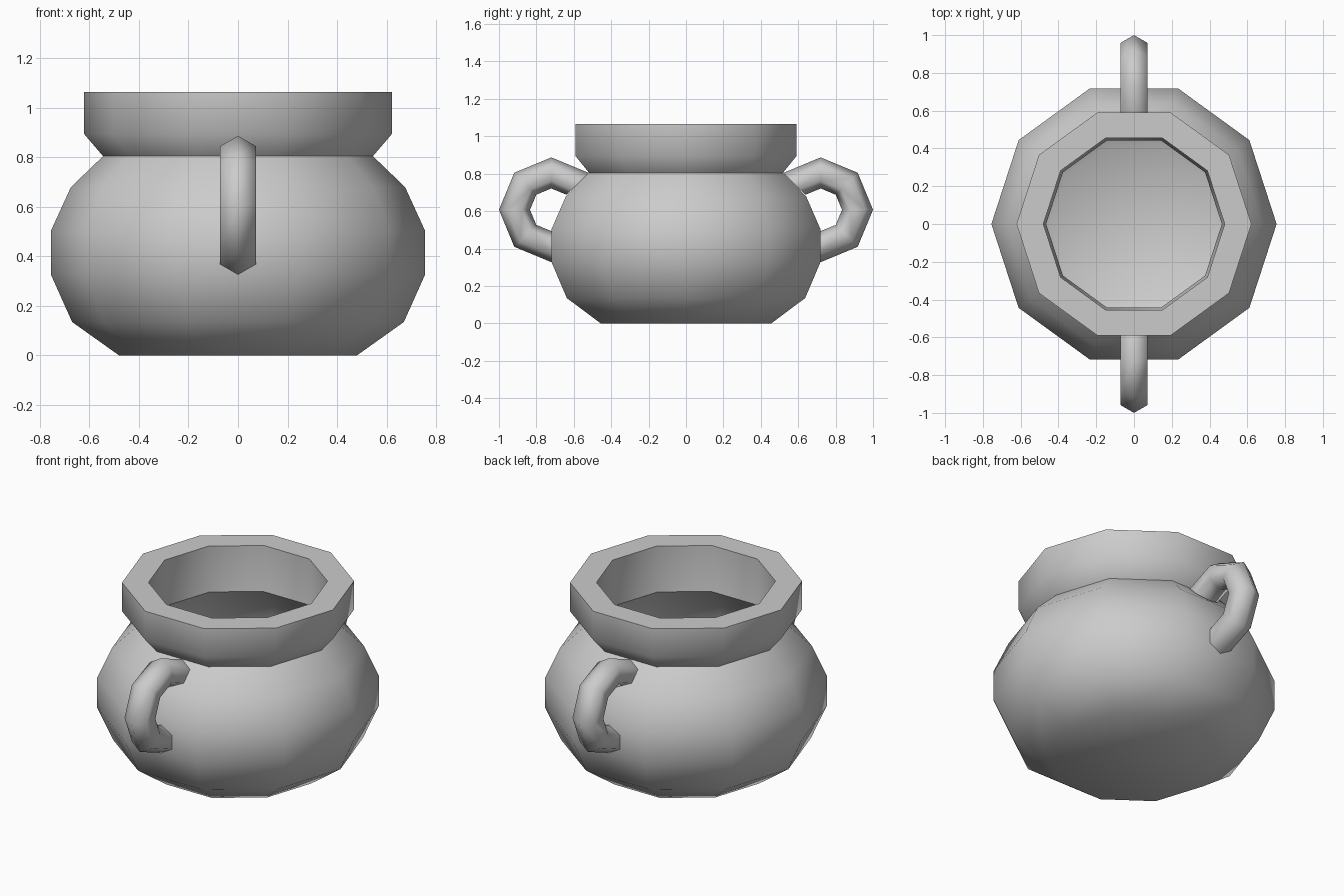
import bpy, bmesh
from math import sin, cos, radians, pi

if "Cube" in bpy.data.objects:
    bpy.data.objects.remove(bpy.data.objects["Cube"])


def make_object(name, rings, wrap, caps, angle):
    """Bridge a list of equal-length rings of points into a mesh."""
    bm = bmesh.new()
    loops = [[bm.verts.new(p) for p in ring] for ring in rings]
    n = len(loops[0])
    for a, b in zip(loops, loops[1:]):
        for i in range(n):
            j = (i + 1) % n
            bm.faces.new((a[i], a[j], b[j], b[i]))
    if caps:
        bm.faces.new(loops[0])
        bm.faces.new(loops[-1])
    bmesh.ops.recalc_face_normals(bm, faces=bm.faces)
    mesh = bpy.data.meshes.new(name)
    bm.to_mesh(mesh)
    bm.free()
    obj = bpy.data.objects.new(name, mesh)
    bpy.context.collection.objects.link(obj)
    bpy.ops.object.select_all(action='DESELECT')
    obj.select_set(True)
    bpy.context.view_layer.objects.active = obj
    bpy.ops.object.shade_smooth_by_angle(angle=radians(angle))
    return obj


# Pot: ten-sided profile running up the outside, over the rim, down the inside
SIDES = 10
profile = [
    (0.48, 0.0), (0.67, 0.135), (0.755, 0.325), (0.755, 0.505),
    (0.675, 0.68), (0.545, 0.805), (0.622, 0.895), (0.622, 1.065),
    (0.48, 1.065), (0.48, 0.93), (0.465, 0.80), (0.60, 0.65), (0.67, 0.49),
    (0.67, 0.34), (0.60, 0.18), (0.445, 0.07),
]
pot_rings = [[(r * cos(2 * pi * i / SIDES), r * sin(2 * pi * i / SIDES), z)
              for i in range(SIDES)] for r, z in profile]
make_object("pot", pot_rings, True, True, 40)

# Handles: hexagonal tube swept along part of an octagon, one front, one back
R, TUBE, CY, CZ = 0.197, 0.083, 0.72, 0.607
for name, side in (("front_handle", -1), ("back_handle", 1)):
    rings = []
    for deg in range(-90, 136, 45):
        a = radians(deg)
        ring = []
        for k in range(6):
            t = k * pi / 3
            d = R + TUBE * cos(t)
            ring.append((TUBE * sin(t), side * (CY + d * cos(a)), CZ + d * sin(a)))
        rings.append(ring)
    make_object(name, rings, True, True, 65)
